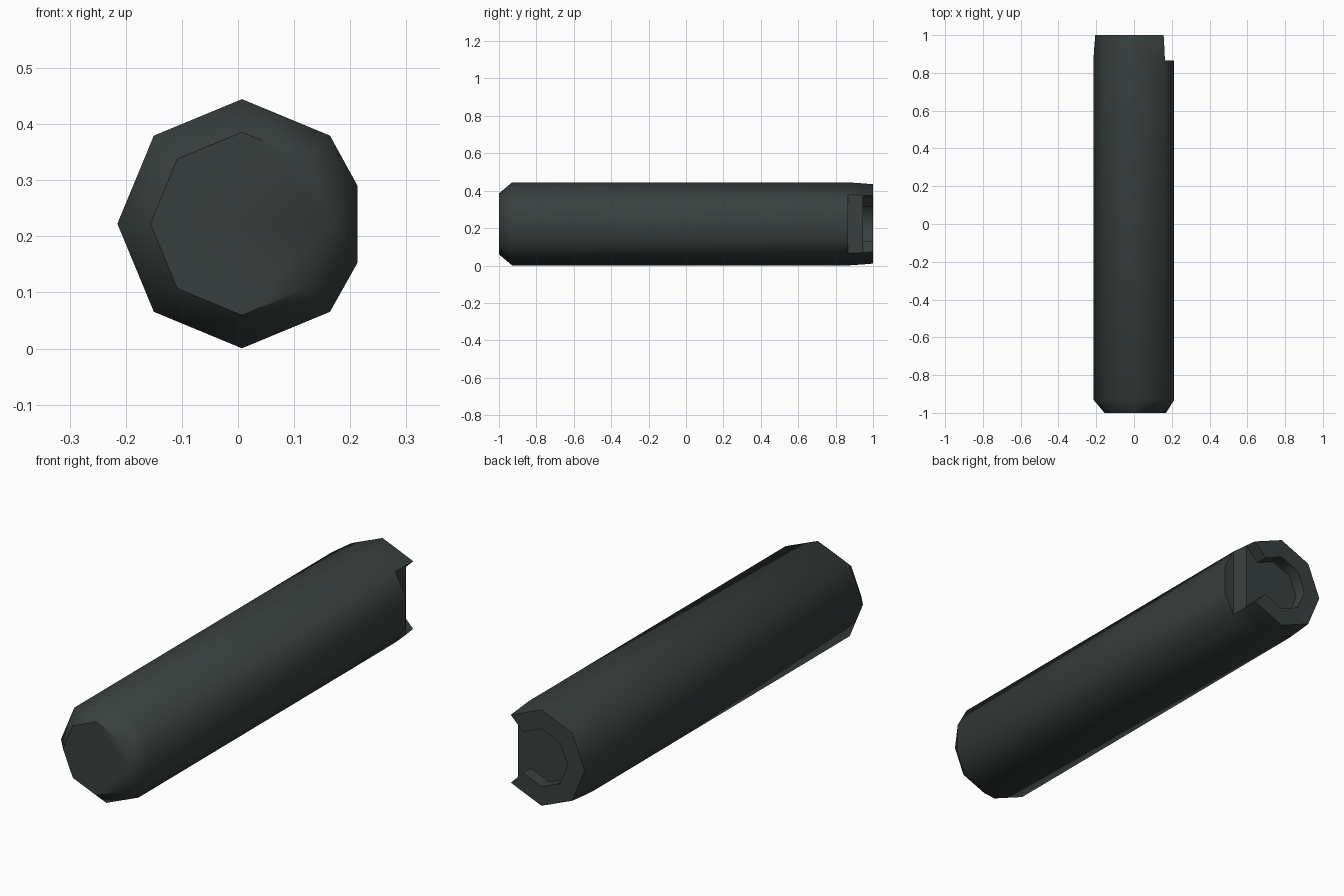
import bpy, bmesh, math

if "Cube" in bpy.data.objects:
    bpy.data.objects.remove(bpy.data.objects["Cube"])

CX, CZ = 0.007, 0.2225


def octagon(r, y, first=1, last=7):
    """Octagon corners, counted from the right side (+x) over the top."""
    return [(CX + r * math.cos(i * math.pi / 4), y, CZ + r * math.sin(i * math.pi / 4))
            for i in range(first, last + 1)]


bm = bmesh.new()


def ring(points):
    return [bm.verts.new(p) for p in points]


def bridge(a, b, closed=False):
    n = len(a)
    for i in range(n if closed else n - 1):
        j = (i + 1) % n
        bm.faces.new((a[i], a[j], b[j], b[i]))


# Main body: octagon whose right corner is cut flat, bevelled at the front
R = 0.222
flat = lambda y: [(0.213, y, 0.153), (0.213, y, 0.29)]
nose = ring(octagon(0.163, -1.0) + octagon(0.163, -1.0, 0, 0))
front = ring(octagon(R, -0.93) + flat(-0.93))
rear = ring(octagon(R, 0.865) + flat(0.865))
bm.faces.new(nose)
bridge(nose[:7], front[:7])
bm.faces.new((nose[6], nose[7], front[7], front[6]))
bm.faces.new((nose[7], front[8], front[7]))
bm.faces.new((nose[7], nose[0], front[0], front[8]))
bridge(front, rear, closed=True)

# Step on the right side near the rear
bm.faces.new((rear[0], rear[6], rear[7], rear[8]))

# Tapered rear collar, open on the right
mid = ring(octagon(R * 0.976, 0.945))
end = ring(octagon(R * 0.955, 1.0))
bridge(rear[:7], mid)
bridge(mid, end)
bm.faces.new((rear[0], mid[0], mid[6], rear[6]))

# Shallow socket with its floor and walls
floor = ring(octagon(0.128, 0.945))
lip = ring(octagon(0.128, 1.0))
bridge(end, lip)
bridge(lip, floor)
bm.faces.new(floor)
bm.faces.new((mid[0], floor[0], floor[6], mid[6]))
for k in (0, 6):
    bm.faces.new((mid[k], end[k], lip[k], floor[k]))

bmesh.ops.recalc_face_normals(bm, faces=bm.faces)
mesh = bpy.data.meshes.new("tube_body")
bm.to_mesh(mesh)
bm.free()

mat = bpy.data.materials.new("dark_grey_green")
mat.diffuse_color = (0.040, 0.051, 0.049, 1)
mat.use_nodes = True
mat.node_tree.nodes["Principled BSDF"].inputs["Base Color"].default_value = mat.diffuse_color
mesh.materials.append(mat)

body = bpy.data.objects.new("tube_body", mesh)
bpy.context.collection.objects.link(body)
bpy.context.view_layer.objects.active = body
body.select_set(True)
bpy.ops.object.shade_smooth_by_angle(angle=math.radians(50))
